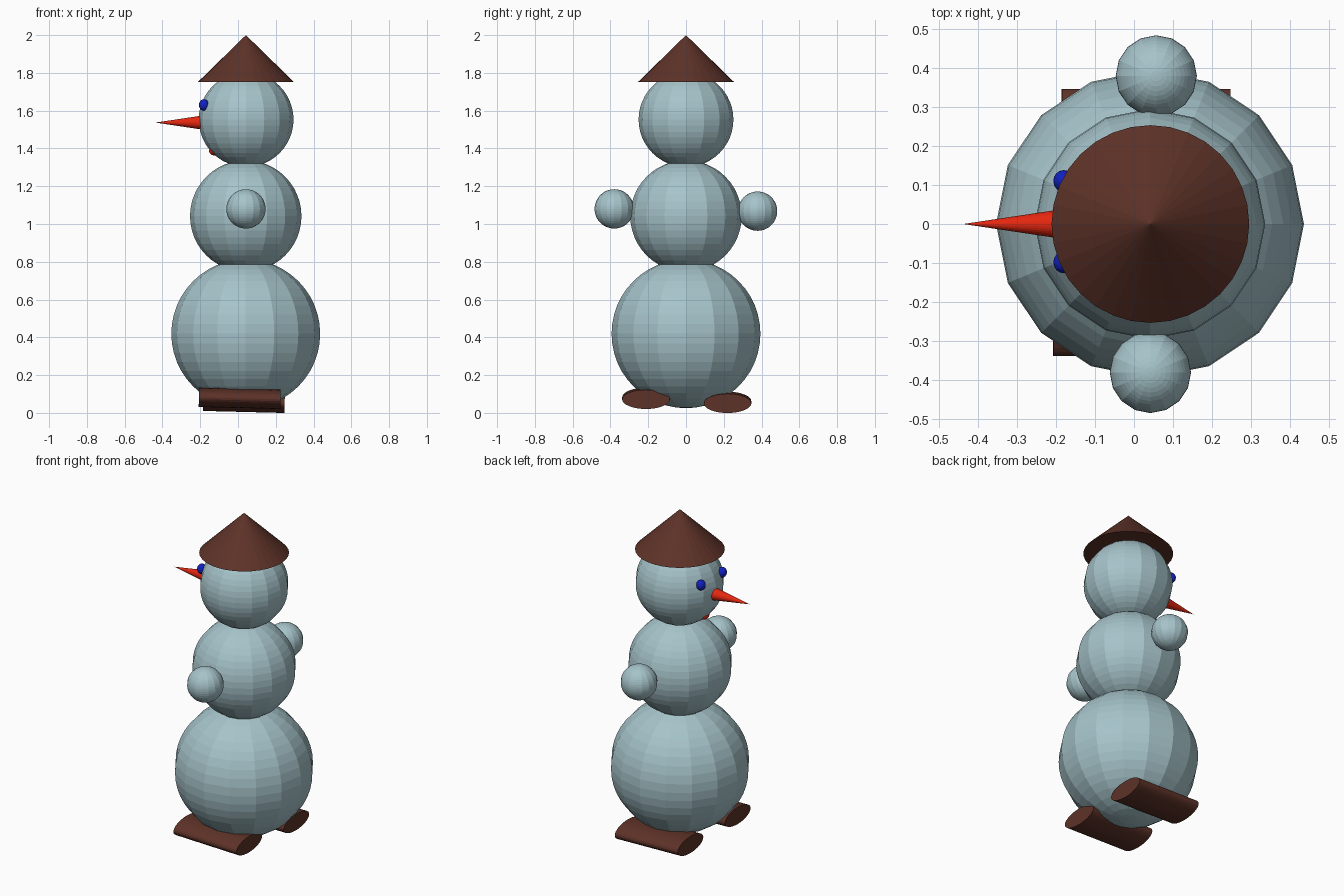
import bpy, math

if "Cube" in bpy.data.objects:
    bpy.data.objects.remove(bpy.data.objects["Cube"])


def material(name, rgb):
    m = bpy.data.materials.new(name)
    m.diffuse_color = (*rgb, 1)
    m.use_nodes = True
    m.node_tree.nodes["Principled BSDF"].inputs["Base Color"].default_value = m.diffuse_color
    return m


SNOW = material("snow", (0.38, 0.55, 0.59))
BROWN = material("brown", (0.11, 0.032, 0.021))
RED = material("red", (0.78, 0.02, 0.005))
BLUE = material("blue", (0.006, 0.015, 0.55))


def finish(name, mat):
    ob = bpy.context.object
    ob.name = name
    ob.data.materials.append(mat)
    return ob


def ball(name, loc, r, mat, segs=16, rings=24):
    bpy.ops.mesh.primitive_uv_sphere_add(segments=segs, ring_count=rings, radius=r, location=loc)
    return finish(name, mat)


CX = 0.041  # body axis

# Stacked snowballs
ball("lower_body", (CX, 0, 0.419), 0.394, SNOW)
ball("middle_body", (CX, 0, 1.042), 0.295, SNOW)
ball("head", (CX + 0.002, 0, 1.553), 0.251, SNOW)

# Hands
ball("right_hand", (0.042, -0.38, 1.08), 0.104, SNOW)
ball("left_hand", (0.057, 0.379, 1.068), 0.104, SNOW)

# Pointed hat
bpy.ops.mesh.primitive_cone_add(vertices=32, radius1=0.253, radius2=0, depth=0.247,
                                location=(0.042, 0, 1.8765))
finish("hat", BROWN)

# Nose pointing along -x
bpy.ops.mesh.primitive_cone_add(vertices=32, radius1=0.043, radius2=0, depth=0.287,
                                location=(-0.2935, 0, 1.537), rotation=(0, -math.pi / 2, 0))
finish("nose", RED)

# Eyes
for side, y in (("left", 0.11), ("right", -0.098)):
    eye = ball(side + "_eye", (-0.18, y, 1.63), 0.028, BLUE, 16, 12)
    eye.scale = (0.95, 1, 1.1)

# Mouth
mouth = ball("mouth", (-0.125, 0, 1.387), 0.028, RED, 16, 12)
mouth.scale = (1, 1.2, 0.85)

# Feet: flattened cylinders lying along x
for side, loc in (("right", (0.009, -0.212, 0.077)), ("left", (0.031, 0.22, 0.056))):
    bpy.ops.mesh.primitive_cylinder_add(vertices=32, radius=1, depth=1, location=loc,
                                        rotation=(0, math.pi / 2 + 0.025, 0))
    foot = finish(side + "_foot", BROWN)
    foot.scale = (0.051, 0.126, 0.432)
